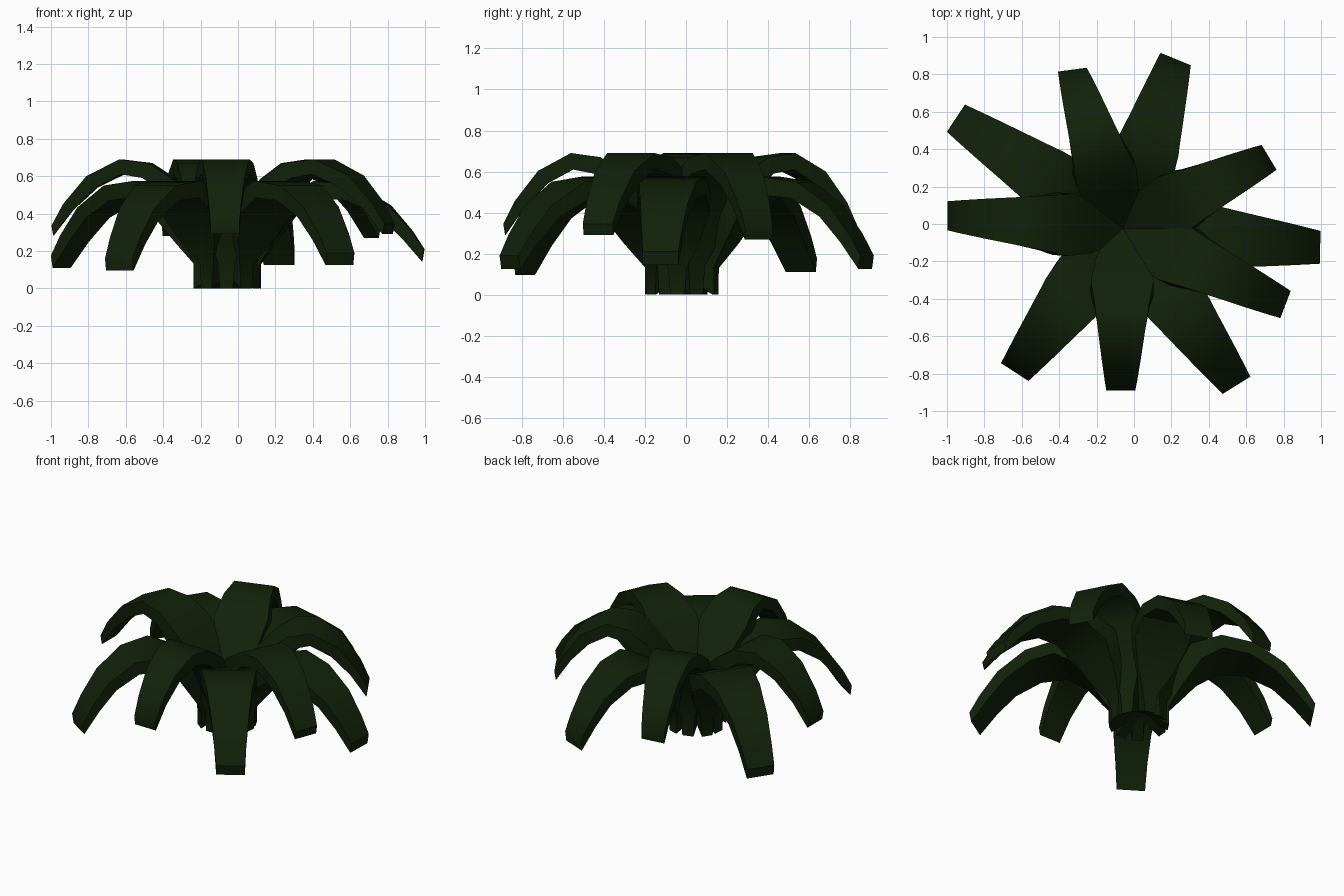
import bpy, bmesh, math
from mathutils import Vector

if "Cube" in bpy.data.objects:
    bpy.data.objects.remove(bpy.data.objects["Cube"])

CENTRE = Vector((-0.06, -0.025, 0))

green = bpy.data.materials.new("leaf_green")
green.diffuse_color = (0.006, 0.015, 0.003, 1)
green.use_nodes = True
green.node_tree.nodes["Principled BSDF"].inputs["Base Color"].default_value = green.diffuse_color

# Leaf side profiles from root to tip: (top r, top z, under r, under z, width)
HIGH = [(-0.01, 0.10, 0.175, 0.00, 0.07), (-0.01, 0.27, 0.175, 0.14, 0.09),
        (0.15, 0.45, 0.26, 0.36, 0.28), (0.28, 0.585, 0.36, 0.53, 0.335),
        (0.40, 0.67, 0.43, 0.59, 0.295), (0.55, 0.69, 0.54, 0.61, 0.255),
        (0.72, 0.60, 0.67, 0.54, 0.21), (0.84, 0.45, 0.79, 0.42, 0.175),
        (0.90, 0.335, 0.89, 0.28, 0.155)]
LOW = [(0.0, 0.10, 0.18, 0.00, 0.07), (0.02, 0.20, 0.18, 0.13, 0.09),
       (0.15, 0.36, 0.26, 0.25, 0.23), (0.30, 0.50, 0.36, 0.40, 0.35),
       (0.47, 0.575, 0.48, 0.485, 0.335), (0.66, 0.55, 0.63, 0.47, 0.28),
       (0.83, 0.44, 0.78, 0.385, 0.23), (0.94, 0.30, 0.89, 0.265, 0.195),
       (1.00, 0.20, 0.99, 0.135, 0.175)]


def leaf(name, profile, angle, length, drop=0.0, yaw=0.0):
    """Thick arching strip; the part beyond the funnel is stretched to length."""
    a = math.radians(angle)
    out = Vector((math.cos(a), math.sin(a), 0))
    tip, start = profile[-1][0], 0.28

    def reach(r):
        return r if r < start else start + (r - start) * (length - start) / (tip - start)

    bm = bmesh.new()
    rings = []
    for i, (rt, zt, rb, zb, w) in enumerate(profile):
        f = max(0, i - 5) / 3
        b = a + math.radians(yaw) * f       # slight twist towards the tip
        side = Vector((-math.sin(b), math.cos(b), 0))
        corners = [(rt, zt, w), (rt, zt, -w), (rb, zb, -w), (rb, zb, w)]
        rings.append([bm.verts.new(CENTRE + out * reach(r) + side * s / 2
                                   + Vector((0, 0, z + drop * f)))
                      for r, z, s in corners])
    for p, q in zip(rings, rings[1:]):
        for k in range(4):
            n = (k + 1) % 4
            bm.faces.new((p[k], p[n], q[n], q[k]))
    bm.faces.new(rings[0])
    bm.faces.new(rings[-1])
    bmesh.ops.recalc_face_normals(bm, faces=bm.faces)
    mesh = bpy.data.meshes.new(name)
    bm.to_mesh(mesh)
    bm.free()
    mesh.materials.append(green)
    obj = bpy.data.objects.new(name, mesh)
    bpy.context.collection.objects.link(obj)
    bpy.ops.object.select_all(action='DESELECT')
    obj.select_set(True)
    bpy.context.view_layer.objects.active = obj
    bpy.ops.object.shade_smooth_by_angle(angle=math.radians(40))


# Upper tier: (angle, length, tip height change, tip twist)
for i, args in enumerate([(26, 0.87, -0.01, 5), (107.6, 0.892, 0, -10), (175.8, 0.94, 0, 4),
                          (269.3, 0.865, 0.01, 0), (335, 0.96, 0.01, 4)]):
    leaf(f"upper_leaf_{i + 1}", HIGH, *args)

# Lower tier
for i, args in enumerate([(354.6, 1.06, 0.01, 4), (72.7, 0.95, -0.01, -5), (146.5, 1.07, -0.025, 0),
                          (233, 0.96, -0.04, 4), (306, 1.035, -0.01, -4)]):
    leaf(f"lower_leaf_{i + 1}", LOW, *args)
